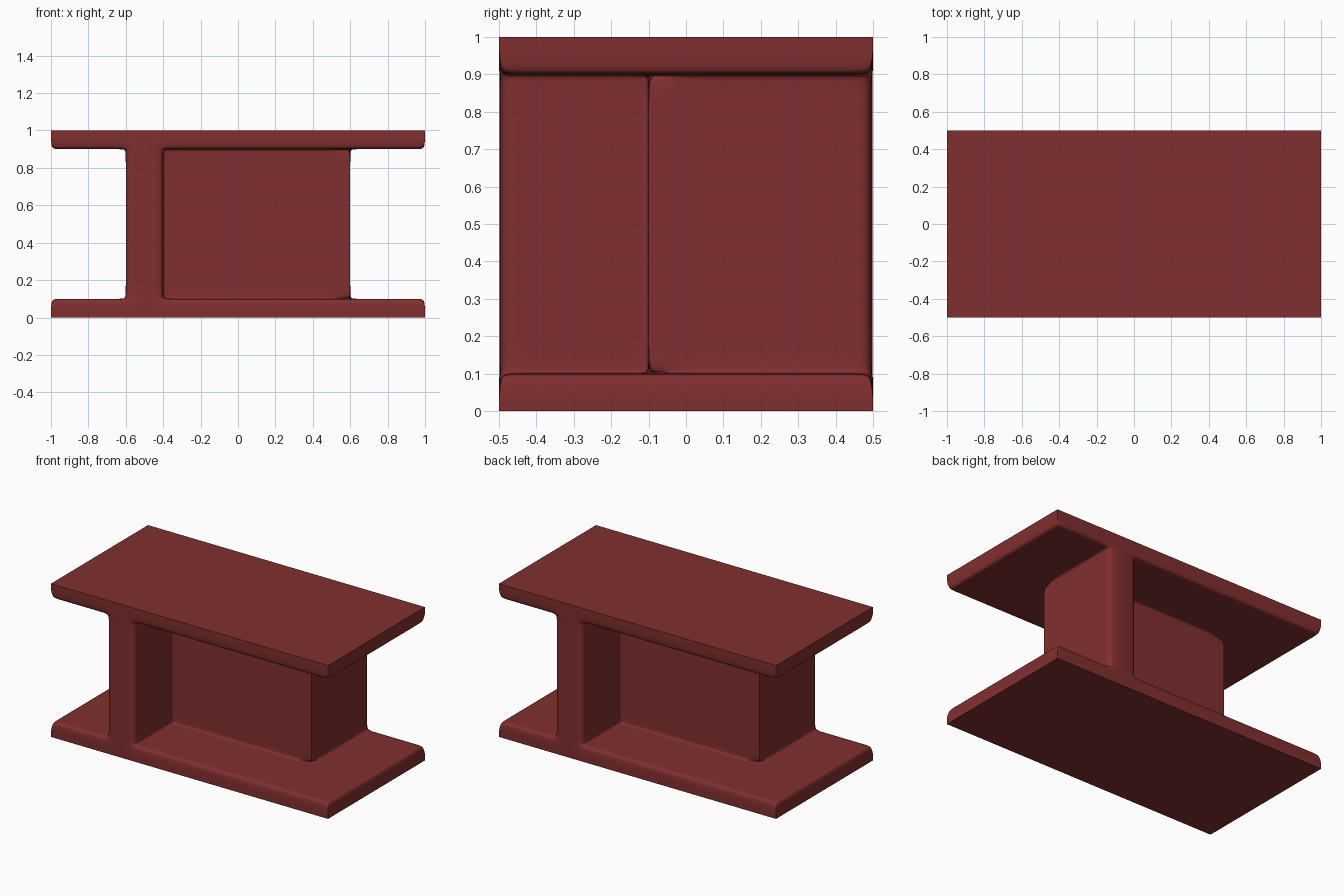
import bpy, bmesh, math
from itertools import product

if "Cube" in bpy.data.objects:
    bpy.data.objects.remove(bpy.data.objects["Cube"])


def with_mirror(values):
    return sorted({s * v for v in values for s in (-1, 1)})


# Cage grid lines, including the holding loops beside every fillet
XS = with_mirror([1, 0.97, 0.64, 0.6, 0.4, 0.37])
YS = with_mirror([0.5, 0.47, 0.13, 0.1])
ZS = [0, 0.1, 0.13, 0.87, 0.9, 1]
LINES = (XS, YS, ZS)


def solid(cell):
    if any(i < 0 or i >= len(l) - 1 for i, l in zip(cell, LINES)):
        return False
    x, y, z = ((l[i] + l[i + 1]) / 2 for i, l in zip(cell, LINES))
    if z < 0.1 or z > 0.9:
        return True                              # top and bottom plates
    if abs(y) < 0.1:
        return abs(x) < 0.6                      # long web
    return 0.4 < abs(x) < 0.6 and x * y > 0      # the two opposite legs


bm = bmesh.new()
verts = {}


def vert(key):
    if key not in verts:
        verts[key] = bm.verts.new([l[i] for i, l in zip(key, LINES)])
    return verts[key]


# Skin the outside of the solid cells
for cell in product(*(range(len(l) - 1) for l in LINES)):
    if not solid(cell):
        continue
    for axis, side in product(range(3), (0, 1)):
        near = list(cell)
        near[axis] += 2 * side - 1
        if solid(near):
            continue
        u, v = [a for a in range(3) if a != axis]
        quad = []
        for du, dv in ((0, 0), (1, 0), (1, 1), (0, 1)):
            k = list(cell)
            k[axis] += side
            k[u] += du
            k[v] += dv
            quad.append(vert(tuple(k)))
        bm.faces.new(quad)
bmesh.ops.recalc_face_normals(bm, faces=bm.faces)

# Crisp edges: outer plate rims, plate corners and the web's outer corners
crease = bm.edges.layers.float.new("crease_edge")
for e in bm.edges:
    if len(e.link_faces) != 2 or e.calc_face_angle(0) < 1:
        continue
    a, b = (v.co for v in e.verts)
    upright = abs(a.z - b.z) > 0.01
    rim = not upright and (a.z < 0.01 or a.z > 0.99)
    plate_corner = upright and abs(a.x) > 0.99
    web_corner = upright and abs(abs(a.x) - 0.6) < 0.01 and abs(abs(a.y) - 0.1) < 0.01
    if rim or plate_corner or web_corner:
        e[crease] = 1.0

mesh = bpy.data.meshes.new("beam_block")
bm.to_mesh(mesh)
bm.free()
beam = bpy.data.objects.new("beam_block", mesh)
bpy.context.collection.objects.link(beam)
bpy.context.view_layer.objects.active = beam
beam.select_set(True)

# Smooth the cage, then shade
sub = beam.modifiers.new("smooth", "SUBSURF")
sub.levels = sub.render_levels = 3
bpy.ops.object.modifier_apply(modifier=sub.name)
bpy.ops.object.shade_smooth_by_angle(angle=math.radians(35))

# Dark red paint
red = bpy.data.materials.new("dark_red")
red.diffuse_color = (0.22, 0.028, 0.028, 1)
red.use_nodes = True
red.node_tree.nodes["Principled BSDF"].inputs["Base Color"].default_value = red.diffuse_color
mesh.materials.append(red)
